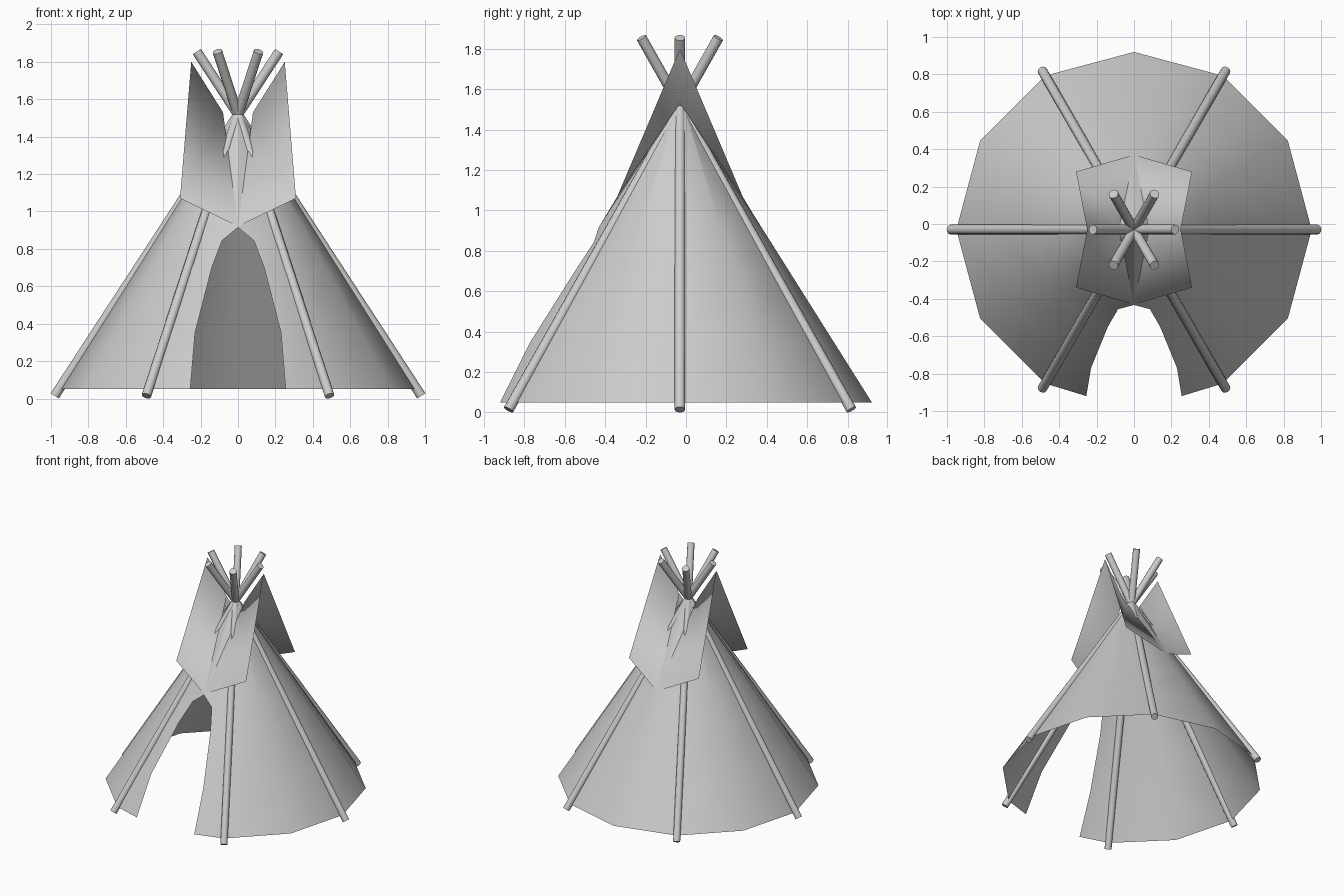
import bpy, math
from mathutils import Vector

if "Cube" in bpy.data.objects:
    bpy.data.objects.remove(bpy.data.objects["Cube"])

CY = -0.03  # tent axis position in y


def make_mesh(name, verts, faces):
    me = bpy.data.meshes.new(name)
    me.from_pydata(verts, [], faces)
    me.update()
    ob = bpy.data.objects.new(name, me)
    bpy.context.collection.objects.link(ob)
    for p in me.polygons:
        p.use_smooth = True
    return ob


# Poles: six straight sticks crossing near the top
for i in range(6):
    a = math.radians(60 * i)
    d = Vector((math.cos(a), math.sin(a), 0))
    foot = d * 0.98 + Vector((0, CY, 0.014))
    top = d * -0.22 + Vector((0, CY, 1.855))
    axis = top - foot
    bpy.ops.mesh.primitive_cylinder_add(vertices=12, radius=0.026, depth=axis.length,
                                        location=(foot + top) / 2)
    ob = bpy.context.object
    ob.name = f"pole_{i + 1}"
    ob.rotation_euler = axis.to_track_quat('Z', 'Y').to_euler()
    bpy.ops.object.shade_smooth_by_angle(angle=math.radians(40))

# Canvas cover: twelve-sided cone, its front column split around the doorway
door = [(0.255, -0.92, 0.05), (0.23, -0.77, 0.35), (0.14, -0.55, 0.70),
        (0.085, -0.455, 0.845), (0, -0.433, 0.915), (0, -0.06, 1.51)]


def cone_radius(z):
    return 0.95 - (z - 0.05) * (0.95 - 0.03) / 1.46


verts, faces = [], []
rows = len(door)
for k in range(13):
    a = math.radians(-90 + 30 * k)
    for x, y, z in door:
        if k in (0, 12):
            verts.append((x if k == 0 else -x, y, z))
        else:
            r = cone_radius(z)
            verts.append((r * math.cos(a), CY + r * math.sin(a), z))
for k in range(12):
    for j in range(rows - 1):
        b = k * rows + j
        faces.append((b, b + rows, b + rows + 1, b + 1))
make_mesh("canvas_cover", verts, faces)

# Smoke flaps: a folded sheet on each side, ridge running up to the tip
for name, s in (("right_smoke_flap", 1), ("left_smoke_flap", -1)):
    v = [(0, CY - 0.40, 0.92), (0.31 * s, CY - 0.31, 1.07), (0.25 * s, CY, 1.80),
         (0.08 * s, CY, 1.53), (0.31 * s, CY + 0.31, 1.07), (0, CY + 0.40, 0.92)]
    f = [(0, 1, 3), (1, 2, 3), (3, 2, 4), (3, 4, 5)]
    if s < 0:
        f = [t[::-1] for t in f]
    make_mesh(name, v, f)
